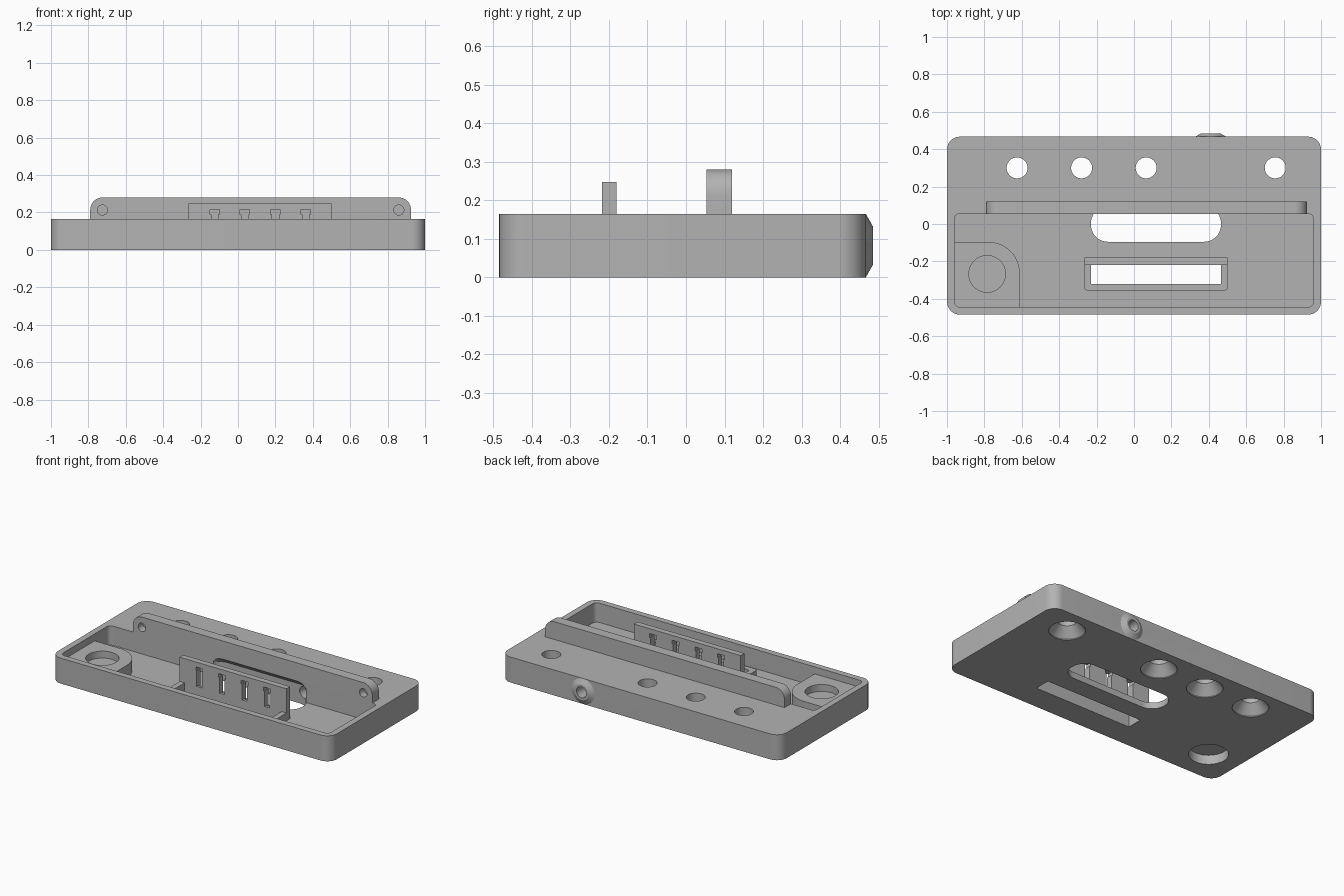
import bpy, bmesh, math

cube = bpy.data.objects.get("Cube")
if cube:
    bpy.data.objects.remove(cube, do_unlink=True)

grey = bpy.data.materials.new("plain grey")
grey.use_nodes = True
COLOUR = (0.45, 0.45, 0.45, 1)
grey.diffuse_color = COLOUR
grey.node_tree.nodes["Principled BSDF"].inputs["Base Color"].default_value = COLOUR


def circle(u, v, r, n=48):
    return [(u + r * math.cos(2 * math.pi * i / n),
             v + r * math.sin(2 * math.pi * i / n)) for i in range(n)]


def rounded(u0, v0, u1, v1, radii, n=10):
    """Rectangle outline; radii run from lower left, anticlockwise."""
    pts = []
    corners = [(u0, v0, 1, 1), (u1, v0, -1, 1), (u1, v1, -1, -1), (u0, v1, 1, -1)]
    for k, ((u, v, su, sv), r) in enumerate(zip(corners, radii)):
        if r == 0:
            pts.append((u, v))
            continue
        for i in range(n + 1):
            a = math.pi + (k + i / n) * math.pi / 2
            pts.append((u + su * r + r * math.cos(a), v + sv * r + r * math.sin(a)))
    return pts


def loft(name, *rings, axis="z"):
    """Solid through (outline, level) rings, stacked along z or y."""
    bm = bmesh.new()
    loops = []
    for outline, level in rings:
        loops.append([bm.verts.new((u, v, level) if axis == "z" else (u, level, v))
                      for u, v in outline])
    bm.faces.new(loops[0])
    bm.faces.new(loops[-1])
    count = len(loops[0])
    for a, b in zip(loops, loops[1:]):
        for i in range(count):
            j = (i + 1) % count
            bm.faces.new((a[i], a[j], b[j], b[i]))
    bmesh.ops.recalc_face_normals(bm, faces=bm.faces)
    mesh = bpy.data.meshes.new(name)
    bm.to_mesh(mesh)
    bm.free()
    mesh.materials.append(grey)
    obj = bpy.data.objects.new(name, mesh)
    bpy.context.collection.objects.link(obj)
    return obj


def box(name, x0, x1, y0, y1, z0, z1):
    return loft(name, (rounded(x0, y0, x1, y1, [0] * 4), z0),
                (rounded(x0, y0, x1, y1, [0] * 4), z1))


def cut(obj, cutters):
    bpy.context.view_layer.objects.active = obj
    for cutter in cutters:
        mod = obj.modifiers.new("cut", "BOOLEAN")
        mod.operation = "DIFFERENCE"
        mod.solver = "EXACT"
        mod.object = cutter
        bpy.ops.object.modifier_apply(modifier=mod.name)


FLOOR, TOP = 0.04, 0.165

# Main parts
outline = rounded(-1, -0.485, 1, 0.467, [0.07] * 4)
tray = loft("tray", (outline, 0), (outline, TOP))

boss_shape = rounded(-0.97, -0.455, -0.61, -0.095, [0, 0, 0.17, 0])
boss = loft("corner_boss", (boss_shape, FLOOR), (boss_shape, 0.12))

bar_shape = rounded(-0.79, TOP, 0.925, 0.28, [0, 0, 0.065, 0.065])
bar = loft("hinge_bar", (bar_shape, 0.053), (bar_shape, 0.12), axis="y")

frame_shape = rounded(-0.265, -0.355, 0.5, -0.2, [0.015, 0.015, 0, 0])
frame = loft("slot_frame", (frame_shape, FLOOR), (frame_shape, 0.09))

plate = box("contact_plate", -0.265, 0.5, -0.218, -0.18, FLOOR, 0.247)

nozzle = loft("cable_nozzle", (circle(0.41, 0.0825, 0.082), 0.45),
              (circle(0.41, 0.0825, 0.082), 0.467),
              (circle(0.41, 0.0825, 0.05), 0.485), axis="y")

# Cutters
pocket_shape = rounded(-0.96, -0.445, 0.96, 0.055, [0.03] * 4)
pocket = loft("pocket_cutter", (pocket_shape, FLOOR), (pocket_shape, 0.3))

# Rounded opening whose back edge slopes forward as it rises
wide = rounded(-0.23, -0.095, 0.465, 0.095, [0.09] * 4)
shallow = [(x, y if y < 0 else y * 0.55) for x, y in wide]
opening = loft("opening_cutter", (wide, -0.1), (wide, 0.125), (shallow, 0.164))

slot = box("slot_cutter", -0.23, 0.465, -0.32, -0.218, -0.1, 0.2)
cable = loft("cable_cutter", (circle(0.41, 0.0825, 0.035), 0.05),
             (circle(0.41, 0.0825, 0.035), 0.6), axis="y")

under = circle(-0.785, -0.267, 0.115)
recess = loft("under_recess_cutter", (under, -0.1), (under, 0.06))
upper = circle(-0.785, -0.267, 0.098)
well = loft("well_cutter", (upper, 0.075), (upper, 0.3))

screws = []
for x in (-0.625, -0.28, 0.065, 0.755):
    mouth, shaft = circle(x, 0.3, 0.106), circle(x, 0.3, 0.056)
    screws.append(loft("screw_cutter", (mouth, -0.02), (mouth, 0.005),
                       (shaft, 0.065), (shaft, 0.3)))

pins = []
for x in (-0.725, 0.86):
    hole = circle(x, 0.213, 0.027, 24)
    pins.append(loft("pin_cutter", (hole, 0), (hole, 0.1), axis="y"))

windows = []
for x in (-0.125, 0.037, 0.2, 0.362):
    windows.append(box("window_cutter", x - 0.018, x + 0.018, -0.3, -0.1, 0.07, 0.2))
    windows.append(box("window_head_cutter", x - 0.025, x + 0.025, -0.3, -0.1, 0.19, 0.215))

jobs = [(tray, [pocket, opening, slot, cable, recess] + screws),
        (boss, [recess, well]), (bar, pins), (frame, [slot]),
        (plate, windows), (nozzle, [cable])]
for obj, cutters in jobs:
    cut(obj, cutters)

for cutter in [pocket, opening, slot, cable, recess, well] + screws + pins + windows:
    bpy.data.objects.remove(cutter, do_unlink=True)

# Smooth the curves, keep the edges crisp
bpy.ops.object.select_all(action="DESELECT")
for obj, _ in jobs:
    obj.select_set(True)
bpy.context.view_layer.objects.active = tray
bpy.ops.object.shade_smooth_by_angle(angle=math.radians(25))
